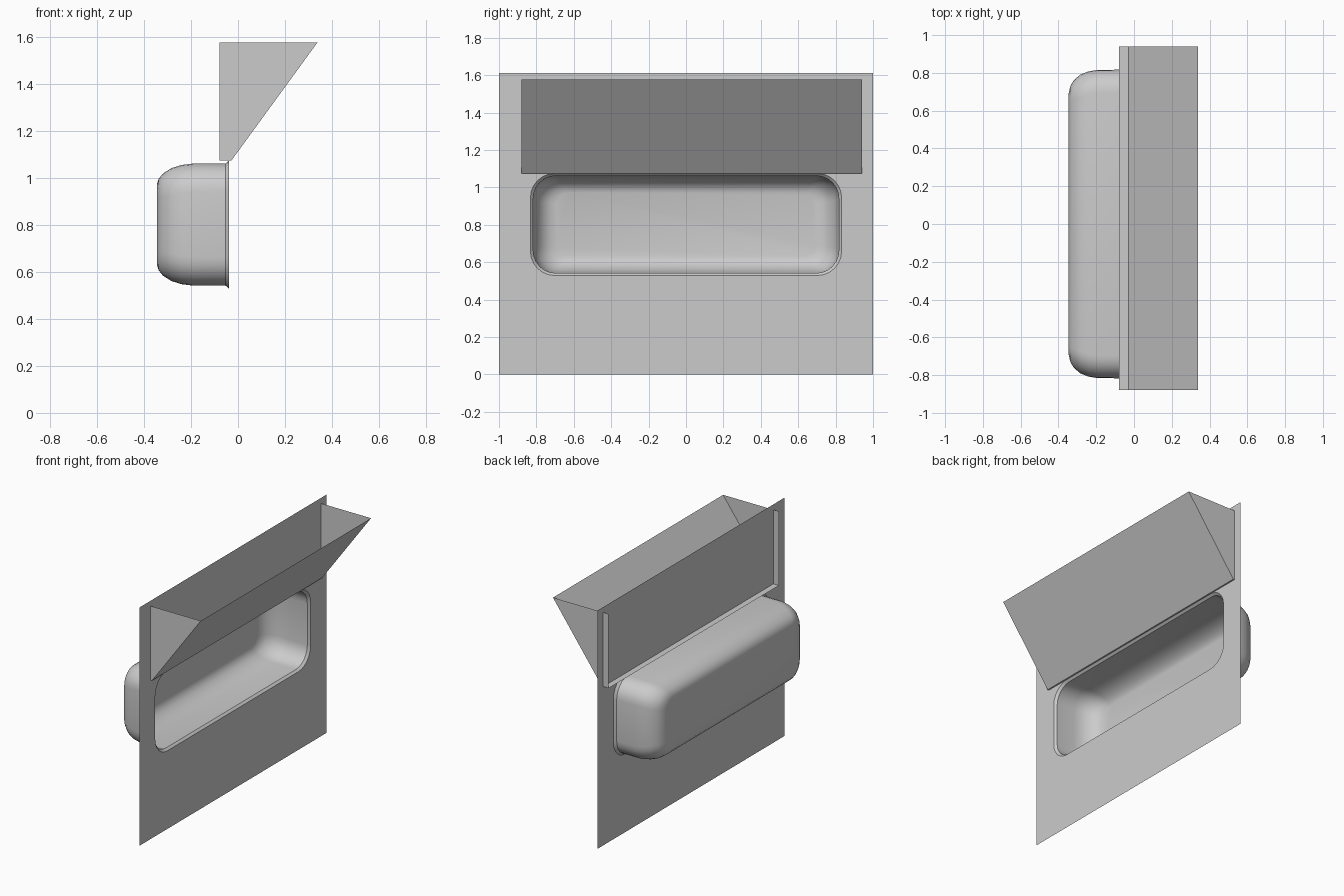
import bpy, bmesh, math

if "Cube" in bpy.data.objects:
    bpy.data.objects.remove(bpy.data.objects["Cube"])

PANEL_X = -0.038
TRAY_Z = 0.802


def finish(bm, name, smooth=False):
    me = bpy.data.meshes.new(name)
    bm.to_mesh(me)
    bm.free()
    ob = bpy.data.objects.new(name, me)
    bpy.context.collection.objects.link(ob)
    if smooth:
        bpy.ops.object.select_all(action='DESELECT')
        ob.select_set(True)
        bpy.context.view_layer.objects.active = ob
        bpy.ops.object.shade_smooth_by_angle(angle=math.radians(40))
    return ob


def rounded_loop(bm, x, hy, hz, r, seg=6):
    """Rounded rectangle in the yz plane, anticlockwise seen from +x."""
    verts = []
    for k, (sy, sz) in enumerate([(1, 1), (-1, 1), (-1, -1), (1, -1)]):
        for i in range(seg + 1):
            a = math.pi / 2 * (k + i / seg)
            verts.append(bm.verts.new((x, sy * (hy - r) + r * math.cos(a),
                                       TRAY_Z + sz * (hz - r) + r * math.sin(a))))
    return verts


RIM = (PANEL_X, 0.832, 0.273, 0.13)

# wall panel: thin sheet with a rounded opening for the tray
bm = bmesh.new()
outer = [bm.verts.new((PANEL_X, y, z)) for y, z in [(-1, 0), (1, 0), (1, 1.613), (-1, 1.613)]]
for loop in (outer, rounded_loop(bm, *RIM)):
    for a, b in zip(loop, loop[1:] + loop[:1]):
        bm.edges.new((a, b))
bmesh.ops.triangle_fill(bm, use_beauty=True, edges=bm.edges[:], normal=(1, 0, 0))
for f in bm.faces:
    f.normal_update()
    if f.normal.x < 0:
        f.normal_flip()
finish(bm, "wall_panel")

# recessed tray: chamfered rim, straight walls, rounded back
bm = bmesh.new()
rings = [RIM,
         (-0.053, 0.817, 0.260, 0.12),
         (-0.190, 0.816, 0.260, 0.12),
         (-0.240, 0.808, 0.254, 0.12),
         (-0.285, 0.790, 0.240, 0.115),
         (-0.320, 0.760, 0.217, 0.10),
         (-0.338, 0.728, 0.195, 0.08),
         (-0.346, 0.690, 0.170, 0.06)]
loops = [rounded_loop(bm, *r) for r in rings]
for p, q in zip(loops, loops[1:]):
    for i in range(len(p)):
        j = (i + 1) % len(p)
        bm.faces.new((p[i], p[j], q[j], q[i]))
bm.faces.new(loops[-1])
finish(bm, "recessed_tray", smooth=True)

# chute: open top and back, side walls pass through the panel
bm = bmesh.new()
profile = [(-0.079, 1.577), (-0.079, 1.075), (-0.028, 1.075), (0.338, 1.577)]
ends = [[bm.verts.new((x, y, z)) for x, z in profile] for y in (-0.88, 0.94)]
near, far = ends
bm.faces.new(near)
bm.faces.new(far[::-1])
for i in (1, 2):
    bm.faces.new((near[i + 1], near[i], far[i], far[i + 1]))
finish(bm, "chute")
